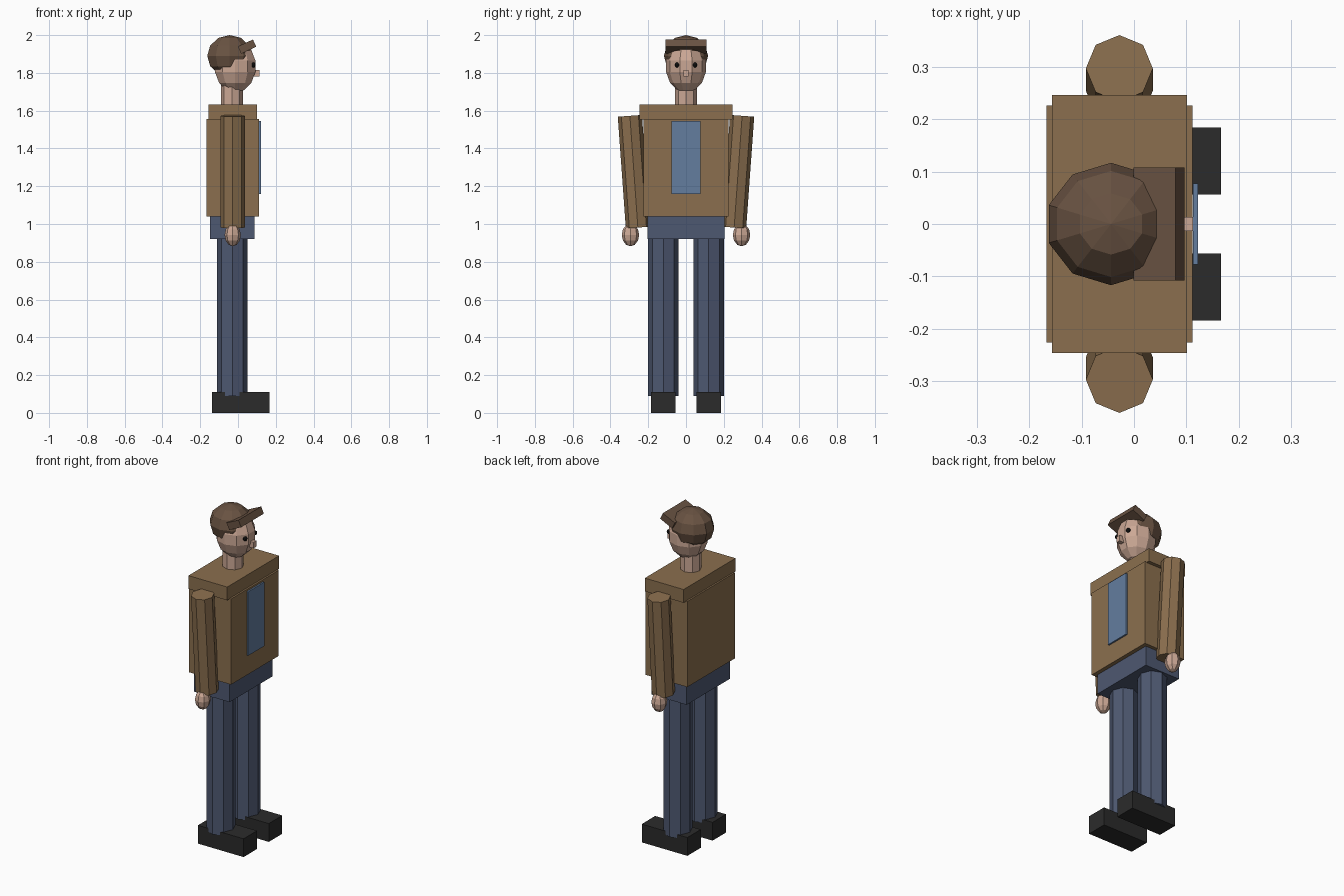
import bpy, bmesh
from math import sin, cos, pi, radians
from mathutils import Matrix

if "Cube" in bpy.data.objects:
    bpy.data.objects.remove(bpy.data.objects["Cube"])


def material(name, rgb):
    m = bpy.data.materials.new(name)
    m.diffuse_color = (*rgb, 1)
    m.use_nodes = True
    m.node_tree.nodes["Principled BSDF"].inputs["Base Color"].default_value = m.diffuse_color
    return m


JACKET = material("jacket brown", (.258, .159, .077))
JEANS = material("denim blue", (.076, .098, .165))
SHIRT = material("shirt blue", (.125, .205, .345))
SKIN = material("skin", (.60, .39, .30))
CAP = material("cap brown", (.140, .085, .054))
SHOE = material("shoe black", (.024, .024, .024))
EYE = material("eye black", (.006, .006, .006))


def finish(name, bm, mat, loc, rot=(0, 0, 0)):
    bmesh.ops.recalc_face_normals(bm, faces=bm.faces)
    me = bpy.data.meshes.new(name)
    bm.to_mesh(me)
    bm.free()
    me.materials.append(mat)
    ob = bpy.data.objects.new(name, me)
    ob.location, ob.rotation_euler = loc, rot
    bpy.context.collection.objects.link(ob)
    return ob


def box(name, mat, x, y, z, rot=(0, 0, 0)):
    """Box from (min, max) ranges on each axis, turned about its centre."""
    bm = bmesh.new()
    size = [b - a for a, b in (x, y, z)]
    bmesh.ops.create_cube(bm, size=1, matrix=Matrix.Diagonal((*size, 1)))
    return finish(name, bm, mat, [(a + b) / 2 for a, b in (x, y, z)], rot)


def column(name, mat, loc, r, height, rot=(0, 0, 0)):
    """Eight-sided column around its centre."""
    bm = bmesh.new()
    bmesh.ops.create_cone(bm, cap_ends=True, segments=8, radius1=r, radius2=r, depth=height)
    return finish(name, bm, mat, loc, rot)


def ball(name, mat, loc, radii, segs, rings):
    """Faceted ellipsoid whose first corner lies on the y axis."""
    bm = bmesh.new()
    rx, ry, rz = radii
    loops = []
    for i in range(1, rings):
        lat = pi * i / rings
        loops.append([bm.verts.new((rx * sin(lat) * sin(2 * pi * k / segs),
                                    ry * sin(lat) * cos(2 * pi * k / segs),
                                    rz * cos(lat))) for k in range(segs)])
    top, bottom = bm.verts.new((0, 0, rz)), bm.verts.new((0, 0, -rz))
    for k in range(segs):
        n = (k + 1) % segs
        bm.faces.new((top, loops[0][k], loops[0][n]))
        bm.faces.new((bottom, loops[-1][n], loops[-1][k]))
        for a, b in zip(loops, loops[1:]):
            bm.faces.new((a[k], b[k], b[n], a[n]))
    return finish(name, bm, mat, loc)


# Body
box("torso", JACKET, (-.167, .112), (-.226, .226), (1.04, 1.556))
box("shoulders", JACKET, (-.157, .101), (-.247, .247), (1.553, 1.633))
box("shirt_front", SHIRT, (.1125, .122), (-.077, .077), (1.16, 1.545))
box("hips", JEANS, (-.148, .088), (-.205, .205), (.92, 1.05))

# Head
column("neck", SKIN, (-.032, 0, 1.68), .058, .14)
ball("head", SKIN, (-.015, 0, 1.835), (.115, .108, .14), 10, 7)
box("nose", SKIN, (.075, .113), (-.013, .013), (1.78, 1.816))

# Cap with a raised brim
ball("cap", CAP, (-.044, 0, 1.89), (.125, .117, .11), 10, 6)
box("cap_brim", CAP, (.004, .092), (-.108, .108), (1.918, 1.96), (0, radians(-25), 0))

# Paired parts
for side, s in (("left", 1), ("right", -1)):
    ball(side + "_eye", EYE, (.080, s * .047, 1.842), (.013, .013, .014), 8, 6)
    column(side + "_arm", JACKET, (-.028, s * .276, 1.277), .064, .593, (radians(-4.1 * s), 0, 0))
    ball(side + "_hand", SKIN, (-.028, s * .294, .942), (.043, .046, .06), 8, 6)
    column(side + "_leg", JEANS, (-.03, s * .12, .51), .08, .84)
    box(side + "_shoe", SHOE, (-.138, .166), (s * .12 - .064, s * .12 + .064), (0, .11))
